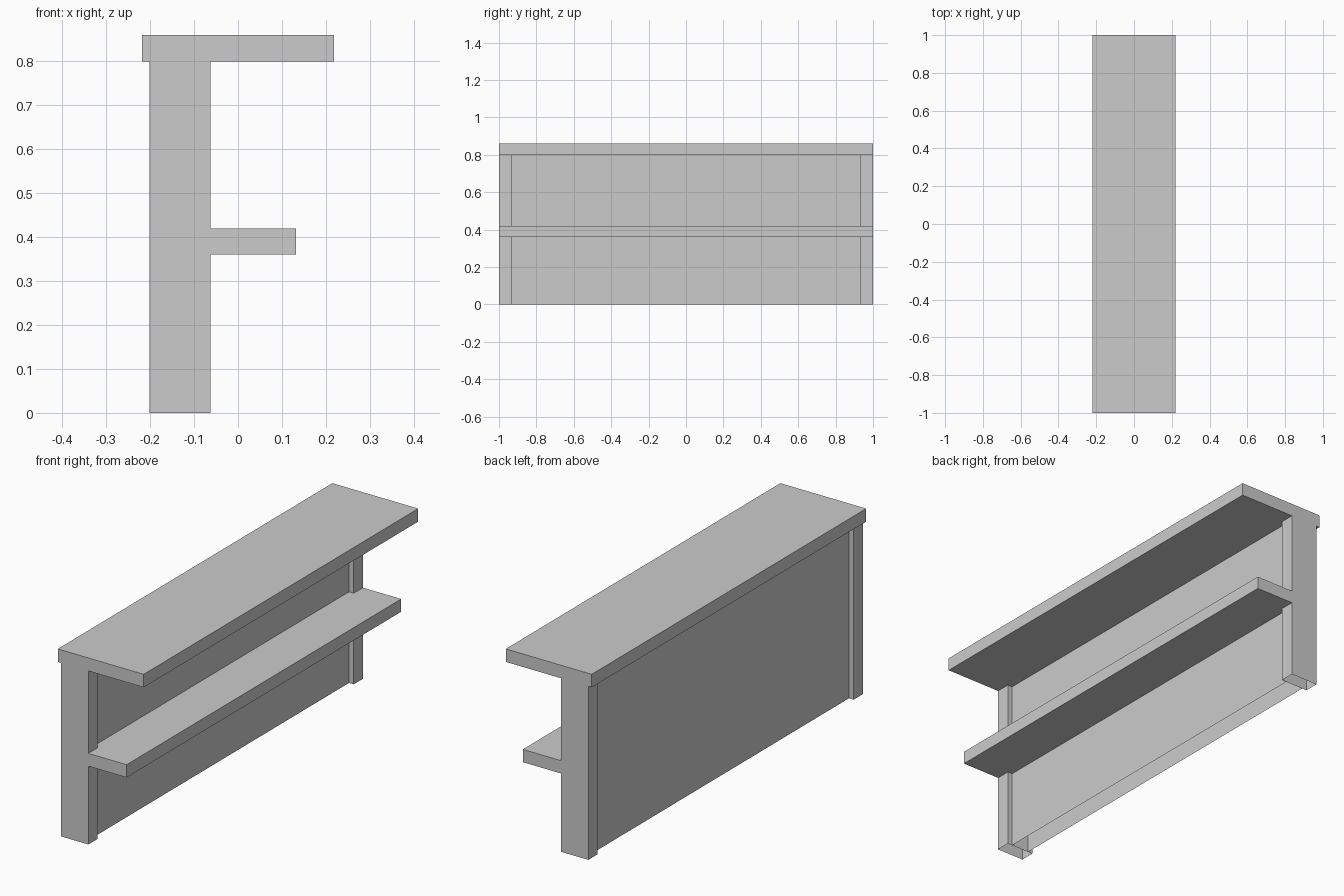
import bpy
import bmesh

cube = bpy.data.objects.get("Cube")
if cube:
    bpy.data.objects.remove(cube, do_unlink=True)

grey = bpy.data.materials.new("plain_grey")
grey.use_nodes = True
colour = (0.6, 0.6, 0.6, 1)
grey.diffuse_color = colour
grey.node_tree.nodes["Principled BSDF"].inputs["Base Color"].default_value = colour


def box(name, x, y, z, open_bottom=False):
    """Box spanning three (low, high) ranges, optionally without its underside."""
    bm = bmesh.new()
    bmesh.ops.create_cube(bm, size=1)
    for v in bm.verts:
        v.co = [r[0] if c < 0 else r[1] for c, r in zip(v.co, (x, y, z))]
    if open_bottom:
        bm.normal_update()
        under = [f for f in bm.faces if f.normal.z < -0.5]
        bmesh.ops.delete(bm, geom=under, context='FACES_ONLY')
    mesh = bpy.data.meshes.new(name)
    bm.to_mesh(mesh)
    bm.free()
    mesh.materials.append(grey)
    obj = bpy.data.objects.new(name, mesh)
    bpy.context.collection.objects.link(obj)
    return obj


HALF, INNER = 1.0, 0.933      # half length, inner side of the posts
BACK, FRONT = -0.202, -0.063  # depth range of the posts
INSET = 0.024                 # recess of the panel behind the posts
TOP = 0.8

# Counter top and the lower shelf, which reaches in to the panel
box("counter_top", (-0.219, 0.219), (-HALF, HALF), (TOP, 0.86))
box("shelf", (FRONT - INSET, 0.132), (-HALF, HALF), (0.361, 0.42))

# Hollow wall: recessed panel between two end posts, open underneath
box("wall_panel", (BACK + INSET, FRONT - INSET), (-INNER, INNER), (0, TOP), True)
box("front_post", (BACK, FRONT), (-HALF, -INNER), (0, TOP), True)
box("back_post", (BACK, FRONT), (INNER, HALF), (0, TOP), True)
